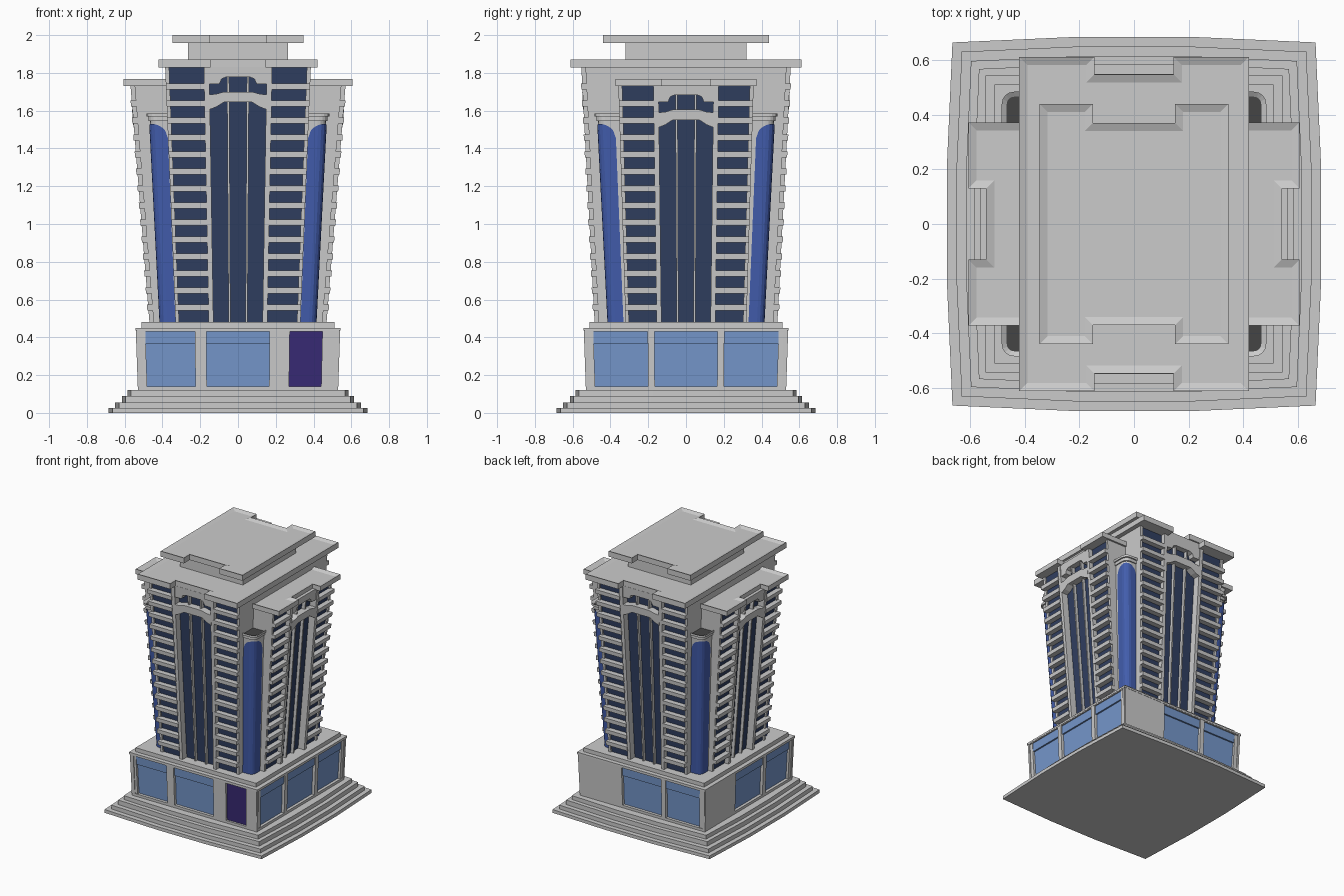
import bpy, bmesh, math
from mathutils import Matrix, Vector

if "Cube" in bpy.data.objects:
    bpy.data.objects.remove(bpy.data.objects["Cube"])


def material(name, rgb):
    m = bpy.data.materials.new(name)
    m.diffuse_color = (*rgb, 1)
    m.use_nodes = True
    m.node_tree.nodes["Principled BSDF"].inputs["Base Color"].default_value = m.diffuse_color
    return m


DARK = material("dark_glass", (0.03, 0.05, 0.12))
BLUE = material("corner_blue", (0.055, 0.11, 0.42))
SHOP = material("podium_glass", (0.18, 0.31, 0.6))
DOOR = material("door_purple", (0.04, 0.023, 0.18))
SHADE = material("dark_grey", (0.06, 0.06, 0.06))


def finish(bm, name, *mats):
    bmesh.ops.recalc_face_normals(bm, faces=bm.faces)
    me = bpy.data.meshes.new(name)
    bm.to_mesh(me)
    bm.free()
    ob = bpy.data.objects.new(name, me)
    bpy.context.collection.objects.link(ob)
    for m in mats:
        me.materials.append(m)
    return ob


def loft(bm, low, high, z0, z1):
    """Solid between two matching outlines; returns its top face."""
    a = [bm.verts.new((x, y, z0)) for x, y in low]
    b = [bm.verts.new((x, y, z1)) for x, y in high]
    n = len(a)
    for i in range(n):
        j = (i + 1) % n
        bm.faces.new((a[i], a[j], b[j], b[i]))
    bm.faces.new(a[::-1])
    return bm.faces.new(b)


def rect(hx, hy):
    return [(-hx, -hy), (hx, -hy), (hx, hy), (-hx, hy)]


def solid(name, low, high, z0, z1):
    bm = bmesh.new()
    loft(bm, low, high, z0, z1)
    return finish(bm, name)


def wall_map(angle, depth, lean, spread, zb):
    """Wall coordinates (across, outward, up) to world, for a leaning wall."""
    rot = Matrix.Rotation(angle, 3, 'Z')

    def f(u, d, z):
        t = z - zb
        return rot @ Vector((u * (1 + spread * t), -(depth + lean * t + d), z))
    return f


def strip(bm, f, cols, d0, d1):
    """Extruded band through columns (across, low, high)."""
    rings = [[bm.verts.new(f(u, d, z)) for d, z in ((d0, lo), (d1, lo), (d1, hi), (d0, hi))]
             for u, lo, hi in cols]
    for p, q in zip(rings, rings[1:]):
        for i in range(4):
            j = (i + 1) % 4
            bm.faces.new((p[i], p[j], q[j], q[i]))
    bm.faces.new(rings[0])
    bm.faces.new(rings[-1][::-1])


def box(bm, f, u0, u1, z0, z1, d0, d1):
    strip(bm, f, [(u0, z0, z1), (u1, z0, z1)], d0, d1)


def cornice(name, w, l, nw, nd, z0, z1, along_x=False):
    """Roof slab with a notch at both ends and a raised rim."""
    half = [(-w, -l), (-nw, -l), (-nw, nd - l), (nw, nd - l), (nw, -l), (w, -l)]
    pts = half + [(-x, -y) for x, y in half]
    if along_x:
        pts = [(-y, x) for x, y in pts]
    bm = bmesh.new()
    top = loft(bm, pts, pts, z0, z1)
    bmesh.ops.recalc_face_normals(bm, faces=bm.faces)
    bmesh.ops.inset_region(bm, faces=[top], thickness=0.03, use_even_offset=True)
    for v in top.verts:
        v.co.z -= 0.012
    finish(bm, name)


# Stepped base with slightly bowed sides
bow = [(.97, -.97), (1, -.3), (1, .3), (.97, .97), (.3, 1), (-.3, 1),
       (-.97, .97), (-1, .3), (-1, -.3), (-.97, -.97), (-.3, -1), (.3, -1)]
for i, (r, z0, z1) in enumerate([(.685, 0, .025), (.65, .025, .055), (.615, .055, .09), (.585, .09, .12)]):
    o = [(x * r, y * r) for x, y in bow]
    solid(f"base_step_{i + 1}", o, o, z0, z1)

# Podium core and roof slab
solid("podium_core", rect(.5, .5), rect(.51, .51), .12, .445)
solid("podium_cap", rect(.543, .543), rect(.543, .543), .435, .45)
solid("podium_roof", rect(.51, .51), rect(.51, .51), .45, .48)

# Podium walls: piers and bands around openings, with glazing
short = [(-.165, .165), (.2, .51)]
openings = {"front": [(-.5, -.225), (-.165, .165), (.27, .44)],
            "right": [(-.51, -.2)] + short, "back": short, "left": short}
for n, (side, ops) in enumerate(openings.items()):
    f = wall_map(n * math.pi / 2, .53, .035, .05, .12)
    wall, glass = bmesh.new(), bmesh.new()
    edges = [-.526] + [e for o in ops for e in o] + [.526]
    for a, b in zip(edges[::2], edges[1::2]):
        box(wall, f, a, b, .12, .44, -.05, 0)
    for a, b in ops:
        box(wall, f, a, b, .12, .14, -.05, 0)
        box(wall, f, a, b, .43, .44, -.05, 0)
        if (a, b) == (.27, .44):
            door = bmesh.new()
            box(door, f, a, b, .14, .43, -.05, -.015)
            finish(door, "front_door", DOOR)
        else:
            box(glass, f, a, b, .14, .365, -.05, -.022)
            box(glass, f, a, b, .365, .43, -.05, -.01)
    finish(wall, f"{side}_podium_wall")
    finish(glass, f"{side}_podium_windows", SHOP)

# Tower wings: (half width, depth, lean, spread, top, floors)
wings = {"main": (.33, .49, .052, .125, 1.83, 15), "cross": (.32, .475, .08, .095, 1.735, 14)}
REC = -.065
for k, (wing, (hw, dep, lean, spread, top, floors)) in enumerate(wings.items()):
    t = top - .48
    lo, hi = (hw, dep + REC), (hw * (1 + spread * t), dep + REC + lean * t)
    if wing == "cross":
        lo, hi = lo[::-1], hi[::-1]
    solid(f"{wing}_wing_body", rect(*lo), rect(*hi), .48, top)
    for s in range(2):
        side = [["front", "back"], ["right", "left"]][k][s]
        f = wall_map((k + 2 * s) * math.pi / 2, dep, lean, spread, .48)
        frame, slabs, glass = bmesh.new(), bmesh.new(), bmesh.new()
        for m in (-1, 1):
            # Window bays between piers, with balcony slabs
            box(glass, f, m * .155, m * (hw - .018), .48, top, REC, -.04)
            box(frame, f, m * .13, m * .155, .48, top, REC, -.006)
            box(frame, f, m * (hw - .018), m * hw, .48, top, REC, -.028)
            for i in range(floors - 1):
                z = .543 + .09 * i
                box(slabs, f, m * .15, m * hw, z, z + .03, REC, 0)
            # Central mullions
            box(frame, f, m * .04, m * .05, .48, top - .15, REC, -.035)
            box(frame, f, m * .04, m * .05, top - .15, top, REC, -.03)
        box(glass, f, -.13, .13, .48, top, REC, -.058)
        # Arched band and stepped header over the central glazing
        band = [(.135, -.225, -.145), (.1, -.21, -.142), (.065, -.185, -.13)]
        head = [(.135, -.09, 0), (.085, -.088, 0), (.075, -.062, 0), (.055, -.052, 0)]
        for prof, d in ((band, -.004), (head, -.012)):
            full = [(-u, a, b) for u, a, b in prof] + prof[::-1]
            strip(frame, f, [(u, top + a, top + b) for u, a, b in full], REC, d)
        finish(frame, f"{side}_facade_frame")
        finish(slabs, f"{side}_balcony_slabs")
        finish(glass, f"{side}_facade_glass", DARK)


# Corner bays with wrapped blue glass and a recessed cap
def corner_path(end, out, r=.045, seg=4):
    arc = [(out - r + r * math.cos(a), out - r + r * math.sin(a))
           for a in (i * math.pi / 2 / seg for i in range(seg + 1))]
    ins = [.6, .3]
    side = [(out, end + (out - r - end) * q) for q in (0, .25, .5, .75)]
    return side + arc + [(y, x) for x, y in side[::-1]]


def corner_outline(out, scale=1):
    return [(x * scale, y * scale) for x, y in [(.25, .25)] + corner_path(.25, out)]


TAPER = .883
for sx in (-1, 1):
    for sy in (-1, 1):
        tag = ("front" if sy < 0 else "back") + ("_left" if sx < 0 else "_right")

        def put(pts):
            return [(x * sx, y * sy) for x, y in pts]

        solid(f"{tag}_corner_bay", put(corner_outline(.466, TAPER)), put(corner_outline(.466)), .48, 1.55)
        # Glass whose head is an arch centred on the corner
        bm = bmesh.new()
        path = corner_path(.375, .471)
        dist = [0]
        for p, q in zip(path, path[1:]):
            dist.append(dist[-1] + math.dist(p, q))
        cols = []
        for p, d in zip(path, dist):
            h = 2 * d / dist[-1] - 1
            ztop = 1.455 + .075 * math.sqrt(max(0, 1 - h * h))
            s1 = TAPER + (1 - TAPER) * (ztop - .48) / 1.07
            cols.append([bm.verts.new((p[0] * s * sx, p[1] * s * sy, z)) for s, z in ((TAPER, .48), (s1, ztop))])
        for a, b in zip(cols, cols[1:]):
            bm.faces.new((a[0], b[0], b[1], a[1]))
        ob = finish(bm, f"{tag}_corner_glass", BLUE)
        # Corner cap
        bm = bmesh.new()
        loft(bm, put(corner_outline(.474)), put(corner_outline(.474)), 1.545, 1.568)
        face = loft(bm, put(corner_outline(.484)), put(corner_outline(.484)), 1.568, 1.585)
        bmesh.ops.recalc_face_normals(bm, faces=bm.faces)
        bmesh.ops.inset_region(bm, faces=[face], thickness=.018, use_even_offset=True)
        face.material_index = 1
        for v in face.verts:
            v.co.z -= .012
        ob = finish(bm, f"{tag}_corner_cap", None, SHADE)

# Roof cornices and penthouse
cornice("cross_wing_cornice", .372, .606, .13, .065, 1.73, 1.767, True)
cornice("main_wing_cornice", .42, .612, .145, .065, 1.828, 1.87)
solid("penthouse", rect(.265, .32), rect(.265, .32), 1.855, 1.965)
cornice("penthouse_roof", .346, .44, .15, .07, 1.958, 2.0)
